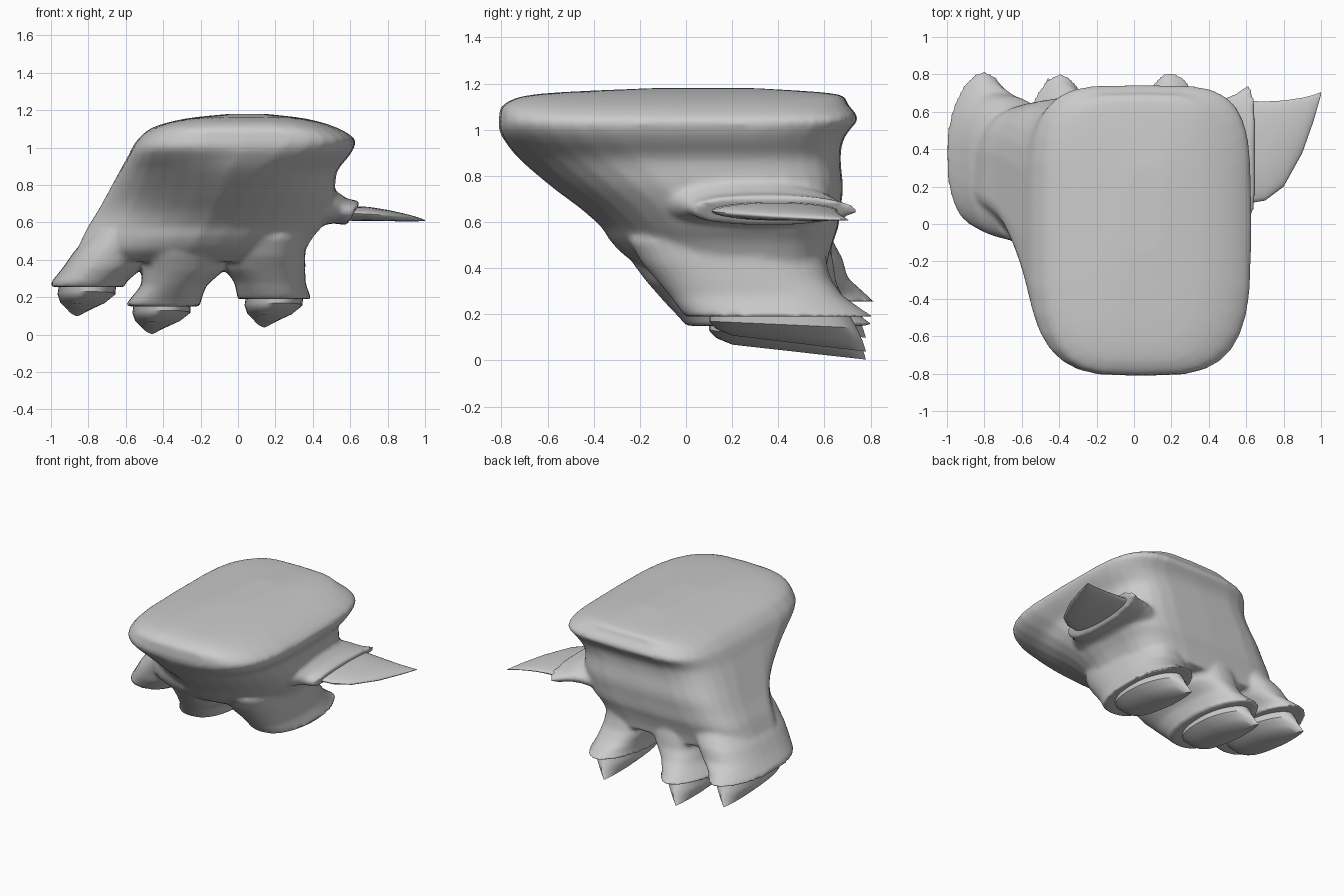
import bpy, bmesh, math

if "Cube" in bpy.data.objects:
    bpy.data.objects.remove(bpy.data.objects["Cube"])


def outline(u0, u1, v0, v1, n_front, n_back, count=32):
    """Rounded outline with separate corner sharpness for front and back halves."""
    pts = []
    for i in range(count):
        t = 2 * math.pi * i / count
        c, s = math.cos(t), math.sin(t)
        e = 2 / (n_back if s > 0 else n_front)
        u = math.copysign(abs(c) ** e, c)
        v = math.copysign(abs(s) ** e, s)
        pts.append(((u0 + u1) / 2 + u * (u1 - u0) / 2,
                    (v0 + v1) / 2 + v * (v1 - v0) / 2))
    return pts


def refine(rows, steps=4):
    """Catmull-Rom interpolation between parameter rows, for a soft loft."""
    out = []
    for i in range(len(rows) - 1):
        a, b, c, d = (rows[max(0, min(len(rows) - 1, i + k))] for k in (-1, 0, 1, 2))
        for j in range(steps):
            t = j / steps
            out.append([q + 0.5 * t * (r - p + t * (2 * p - 5 * q + 4 * r - s
                        + t * (3 * (q - r) + s - p))) for p, q, r, s in zip(a, b, c, d)])
    return out + [list(rows[-1])]


def loft(bm, rings):
    """Skin a list of rings and close both ends."""
    loops = [[bm.verts.new(p) for p in r] for r in rings]
    faces = []
    for a, b in zip(loops, loops[1:]):
        n = len(a)
        for i in range(n):
            faces.append(bm.faces.new((a[i], a[(i + 1) % n], b[(i + 1) % n], b[i])))
    faces.append(bm.faces.new(loops[0][::-1]))
    faces.append(bm.faces.new(loops[-1]))
    bmesh.ops.recalc_face_normals(bm, faces=faces)


def finish(name, bm):
    mesh = bpy.data.meshes.new(name)
    bm.to_mesh(mesh)
    bm.free()
    ob = bpy.data.objects.new(name, mesh)
    bpy.context.collection.objects.link(ob)
    return ob


def flat_ring(z, x0, x1, y0, y1, nf, nb, back_off=0.0):
    """Horizontal ring; back_off pushes its front-left corner backwards."""
    pts, ym = [], (y0 + y1) / 2
    for x, y in outline(x0, x1, y0, y1, nf, nb):
        if y < ym:
            left = max(0, (x0 + x1) / 2 - x) / ((x1 - x0) / 2)
            y += back_off * left * min(1, 2 * (ym - y) / (ym - y0))
        pts.append((x, y, z))
    return pts


paw = bmesh.new()

# Palm: z, x range, y range, front corner sharpness, front-left set-back
palm = [
    (0.39, -0.86, 0.33, -0.15, 0.61, 2.1, 0.10),
    (0.45, -0.86, 0.36, -0.26, 0.62, 2.1, 0.13),
    (0.52, -0.83, 0.40, -0.33, 0.64, 2.1, 0.15),
    (0.58, -0.80, 0.45, -0.37, 0.66, 2.1, 0.16),
    (0.66, -0.75, 0.49, -0.46, 0.67, 2.1, 0.18),
    (0.75, -0.70, 0.515, -0.58, 0.68, 2.2, 0.18),
    (0.87, -0.635, 0.53, -0.72, 0.67, 2.5, 0.12),
    (0.95, -0.59, 0.59, -0.785, 0.68, 3.0, 0.04),
    (1.00, -0.565, 0.62, -0.81, 0.71, 3.3, 0),
    (1.05, -0.53, 0.62, -0.81, 0.745, 3.5, 0),
    (1.11, -0.45, 0.52, -0.79, 0.70, 3.5, 0),
    (1.155, -0.28, 0.36, -0.64, 0.65, 3.5, 0),
    (1.18, -0.05, 0.15, -0.15, 0.30, 3, 0),
]
loft(paw, [flat_ring(*r[:6], 4.5, r[6]) for r in refine(palm)])

# Toes: z, centre x, half width, y range, from the rim upwards into the palm
toes = [
    [(0.255, -0.805, 0.20, 0.00, 0.82), (0.28, -0.80, 0.20, -0.02, 0.79),
     (0.36, -0.72, 0.215, -0.06, 0.70), (0.44, -0.665, 0.215, -0.08, 0.68),
     (0.55, -0.58, 0.20, -0.10, 0.62)],
    [(0.15, -0.40, 0.20, 0.00, 0.82), (0.175, -0.395, 0.195, -0.02, 0.78),
     (0.26, -0.345, 0.175, -0.10, 0.69), (0.34, -0.295, 0.215, -0.17, 0.65),
     (0.42, -0.28, 0.23, -0.23, 0.64), (0.52, -0.27, 0.20, -0.29, 0.62)],
    [(0.19, 0.195, 0.20, 0.00, 0.82), (0.21, 0.19, 0.195, -0.02, 0.78),
     (0.28, 0.17, 0.19, -0.07, 0.68), (0.35, 0.145, 0.215, -0.13, 0.63),
     (0.42, 0.14, 0.22, -0.19, 0.61), (0.52, 0.14, 0.22, -0.25, 0.60)],
]
for toe in toes:
    loft(paw, [flat_ring(z, c - h, c + h, y0, y1, 2.5, 1.8 if i < 2 else 2.5)
               for i, (z, c, h, y0, y1) in enumerate(toe)])

# Thumb stub on the right side, its rim leaning outwards at the top
thumb = [(0.30, 0.50, 0.82, -0.18, 0.62), (0.46, 0.575, 0.765, -0.08, 0.67),
         (0.54, 0.595, 0.725, 0.0, 0.70), (0.62, 0.585, 0.715, 0.03, 0.75)]
loft(paw, [[(x + 0.6 * (z - 0.65), y, z) for z, y in outline(z0, z1, y0, y1, 2.5, 1.9)]
           for x, z0, z1, y0, y1 in thumb])

body = finish("paw", paw)
remesh = body.modifiers.new("merge", 'REMESH')
remesh.mode = 'VOXEL'
remesh.voxel_size = 0.016
remesh.use_smooth_shade = True
smooth = body.modifiers.new("soften", 'SMOOTH')
smooth.factor = 0.5
smooth.iterations = 5


# Toe claws: wedge that deepens to a point at the back
def toe_claw(name, cx, rim, tip_z):
    bm = bmesh.new()
    z_front = rim - 0.08

    def slope(pts, z0, z1):
        return [(x, y, z0 + (z1 - z0) * (y - 0.1) / 0.67) for x, y in pts]

    loft(bm, [
        flat_ring(rim + 0.06, cx - 0.15, cx + 0.15, 0.10, 0.68, 2.5, 1.8),
        slope(outline(cx - 0.165, cx + 0.145, 0.10, 0.74, 2.5, 1.8), rim - 0.02, rim - 0.05),
        slope(outline(cx - 0.15, cx + 0.09, 0.13, 0.765, 2.5, 1.5),
              rim - 0.05, tip_z + 0.045),
        slope(outline(cx - 0.11, cx - 0.01, 0.20, 0.78, 2.5, 1.4), rim - 0.07, tip_z),
    ])
    return finish(name, bm)


claws = [toe_claw("outer_claw", -0.80, 0.25, 0.10),
         toe_claw("middle_claw", -0.40, 0.15, 0.005),
         toe_claw("inner_claw", 0.20, 0.19, 0.04)]

# Thumb claw: flat blade curving back to a tip
blade = [(0.55, 0.10, 0.66, 0.65, 0.04), (0.70, 0.125, 0.655, 0.645, 0.038),
         (0.80, 0.20, 0.66, 0.637, 0.03), (0.90, 0.38, 0.675, 0.625, 0.02),
         (0.96, 0.55, 0.69, 0.617, 0.011), (1.0, 0.69, 0.705, 0.61, 0.003)]
bm = bmesh.new()
loft(bm, [[(x, y, z) for z, y in outline(zc - h, zc + h, y0, y1, 2, 2)]
          for x, y0, y1, zc, h in blade])
claws.append(finish("thumb_claw", bm))

bpy.ops.object.select_all(action='DESELECT')
for c in claws:
    c.select_set(True)
bpy.context.view_layer.objects.active = claws[0]
bpy.ops.object.shade_smooth_by_angle(angle=math.radians(40))
